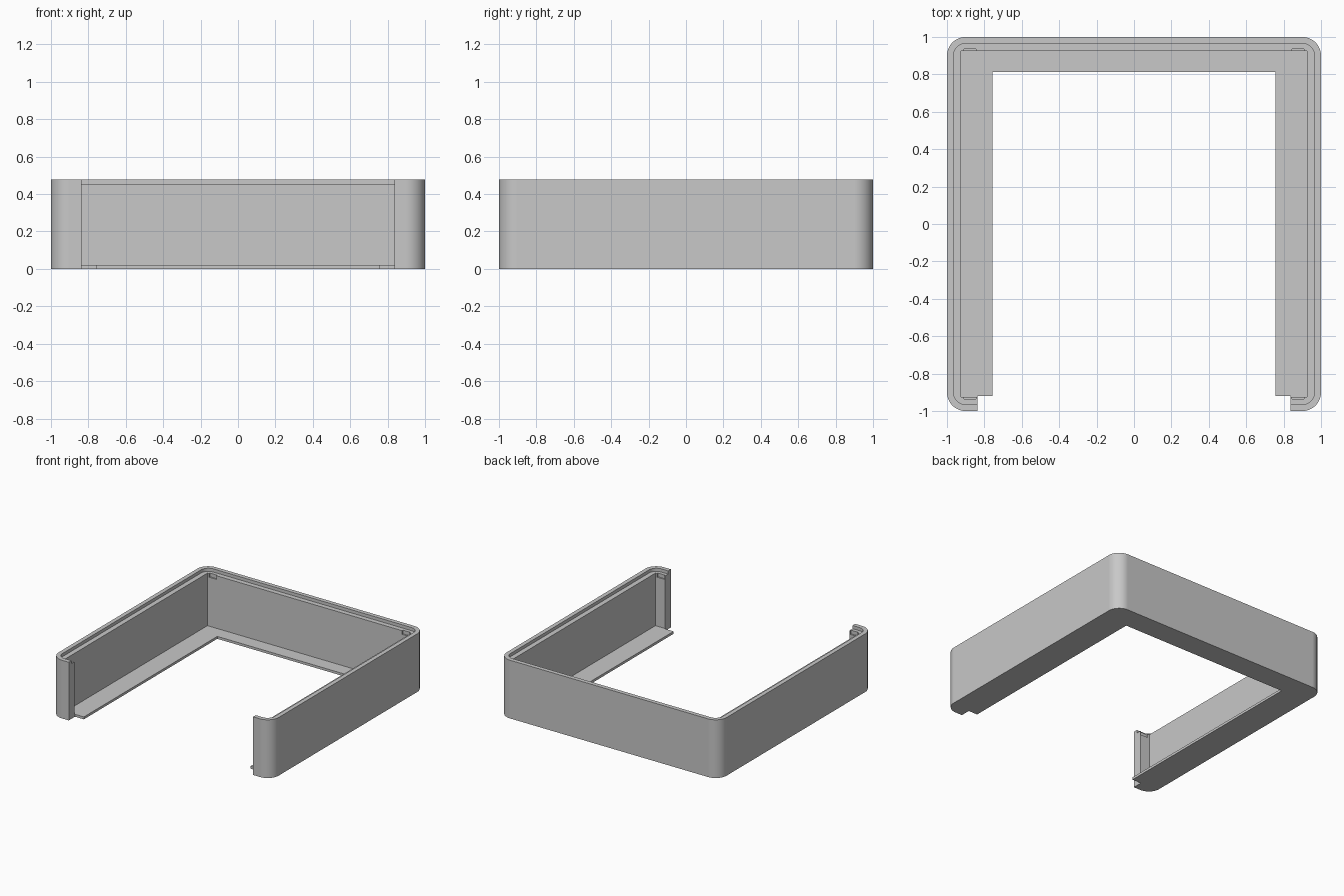
import bpy
import bmesh

old = bpy.data.objects.get("Cube")
if old:
    bpy.data.objects.remove(old, do_unlink=True)

HEIGHT = 0.478
LEDGE = 0.452
FLOOR = 0.02
INNER = 0.925
TOP = HEIGHT + 0.1      # cutters overshoot the rim

grey = bpy.data.materials.new("light grey plastic")
grey.use_nodes = True
colour = (0.58, 0.58, 0.58, 1)
grey.diffuse_color = colour
grey.node_tree.nodes["Principled BSDF"].inputs["Base Color"].default_value = colour


def block(name, low, high, radius=0):
    """Box between two corners, with optional rounded upright edges."""
    bm = bmesh.new()
    bmesh.ops.create_cube(bm, size=1)
    for v in bm.verts:
        v.co = [lo + (c + 0.5) * (hi - lo) for c, lo, hi in zip(v.co, low, high)]
    if radius:
        upright = [e for e in bm.edges
                   if abs(e.verts[0].co.z - e.verts[1].co.z) > 0.01]
        bmesh.ops.bevel(bm, geom=upright, offset=radius, segments=12,
                        profile=0.5, affect='EDGES')
    mesh = bpy.data.meshes.new(name)
    bm.to_mesh(mesh)
    bm.free()
    mesh.materials.append(grey)
    obj = bpy.data.objects.new(name, mesh)
    bpy.context.collection.objects.link(obj)
    return obj


def cut(target, cutter):
    """Subtract the cutter and remove it."""
    cutter.hide_render = True
    mod = target.modifiers.new("cut", 'BOOLEAN')
    mod.operation = 'DIFFERENCE'
    mod.solver = 'EXACT'
    mod.object = cutter
    bpy.context.view_layer.objects.active = target
    bpy.ops.object.modifier_apply(modifier=mod.name)
    bpy.data.objects.remove(cutter, do_unlink=True)


# Rounded outer shell
frame = block("open_tray_frame", (-1, -1, 0), (1, 1, HEIGHT), 0.1)

# Square-cornered cavity, and a shallow rounded ledge around the rim
cut(frame, block("cavity", (-INNER, -INNER, FLOOR), (INNER, INNER, TOP)))
cut(frame, block("rim_ledge", (-0.965, -0.965, LEDGE), (0.965, 0.965, TOP), 0.065))

# Small clip notches in the ledge near the corners
for side in (-1, 1):
    for y in (-INNER, INNER):
        x0, x1 = sorted((side * 0.845, side * 0.91))
        cut(frame, block("clip_notch", (x0, y - 0.011, LEDGE - 0.03),
                         (x1, y + 0.011, LEDGE + 0.01)))

# Front doorway and the large opening in the floor
cut(frame, block("front_opening", (-0.838, -1.1, -0.1), (0.838, -0.92, TOP)))
cut(frame, block("floor_opening", (-0.757, -1.2, -0.2), (0.757, 0.812, FLOOR + 0.1)))

# Smooth corners, crisp edges, flat walls
bpy.ops.object.select_all(action='DESELECT')
frame.select_set(True)
bpy.context.view_layer.objects.active = frame
bpy.ops.object.shade_smooth_by_angle()
weighted = frame.modifiers.new("flat walls", 'WEIGHTED_NORMAL')
weighted.keep_sharp = True
